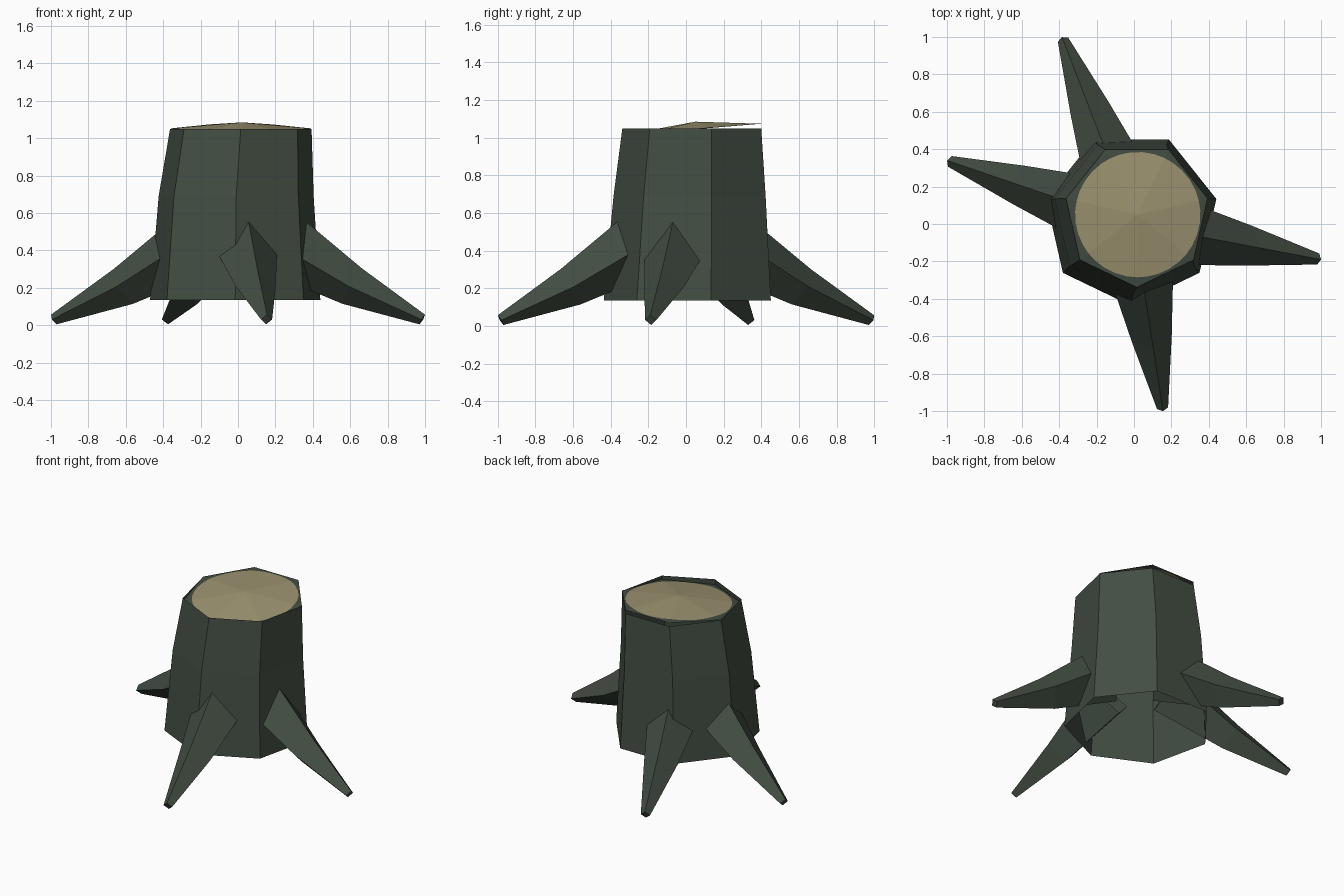
import bpy, math
from mathutils import Vector

if "Cube" in bpy.data.objects:
    bpy.data.objects.remove(bpy.data.objects["Cube"])


def material(name, rgb):
    m = bpy.data.materials.new(name)
    m.diffuse_color = (*rgb, 1)
    m.use_nodes = True
    m.node_tree.nodes["Principled BSDF"].inputs["Base Color"].default_value = m.diffuse_color
    return m


bark = material("dark green bark", (0.055, 0.075, 0.056))
wood = material("tan cut wood", (0.34, 0.295, 0.165))


def make(name, verts, faces, mats, index=None):
    me = bpy.data.meshes.new(name)
    me.from_pydata(verts, [], faces)
    for m in mats:
        me.materials.append(m)
    if index:
        for p, i in zip(me.polygons, index):
            p.material_index = i
    ob = bpy.data.objects.new(name, me)
    bpy.context.collection.objects.link(ob)
    return ob


def bridge(rings, n):
    """Quads joining consecutive rings of n vertices."""
    return [(r * n + i, r * n + (i + 1) % n, (r + 1) * n + (i + 1) % n, (r + 1) * n + i)
            for r in range(rings - 1) for i in range(n)]


SIDES = 7


def heptagon(cx, cy, r, z):
    angles = [math.radians(270 + 360 / SIDES * k) for k in range(SIDES)]
    return [Vector((cx + r * math.cos(a), cy + r * math.sin(a), z)) for a in angles]


# Trunk: open seven-sided tube, leaning slightly as it rises
rings = [(-0.015, 0.03, 0.467, 0.135), (-0.01, 0.04, 0.425, 0.69), (0.015, 0.05, 0.388, 1.05)]
make("trunk", [v for r in rings for v in heptagon(*r)], bridge(3, SIDES), [bark])

# Cut top: tilted shallow fan, tan disc inside a bark rim
apex = Vector((0.02, 0.05, 1.085))
edge = heptagon(0.015, 0.05, 0.388, 0)
for v in edge:
    v.z = 1.045 + 0.083 * (v.y - 0.05)
STEPS = 5
outer = [edge[k].lerp(edge[(k + 1) % SIDES], s / STEPS) for k in range(SIDES) for s in range(STEPS)]
inner = [apex.lerp(p, min(0.985, 0.335 / (p - apex).xy.length)) for p in outer]
n = len(outer)
fan = [(2 * n, i, (i + 1) % n) for i in range(n)]
rim = [(i, n + i, n + (i + 1) % n, (i + 1) % n) for i in range(n)]
make("cut_top", inner + outer + [apex], fan + rim, [wood, bark], [0] * n + [1] * n)

# Roots: tapered diamond sections running out and down from the trunk
section = [(0.213, 0.45, 0.18), (0.613, 0.208, 0.108), (0.985, 0.031, 0.03)]  # reach, height, radius


def root(name, tip):
    tip = Vector((*tip, 0))
    out = tip.normalized()
    side = Vector((-out.y, out.x, 0))
    up = out * 0.5 + Vector((0, 0, 0.866))
    verts = []
    for reach, z, r in section:
        c = tip * reach + Vector((0, 0, z))
        verts += [c + up * r, c - side * r, c - up * r, c + side * r]
    faces = [f[::-1] for f in bridge(3, 4)] + [(8, 9, 10, 11)]
    make(name, verts, faces, [bark])


root("right_root", (1.0, -0.19))
root("left_root", (-1.0, 0.34))
root("front_root", (0.155, -1.0))
root("back_root", (-0.385, 1.0))
